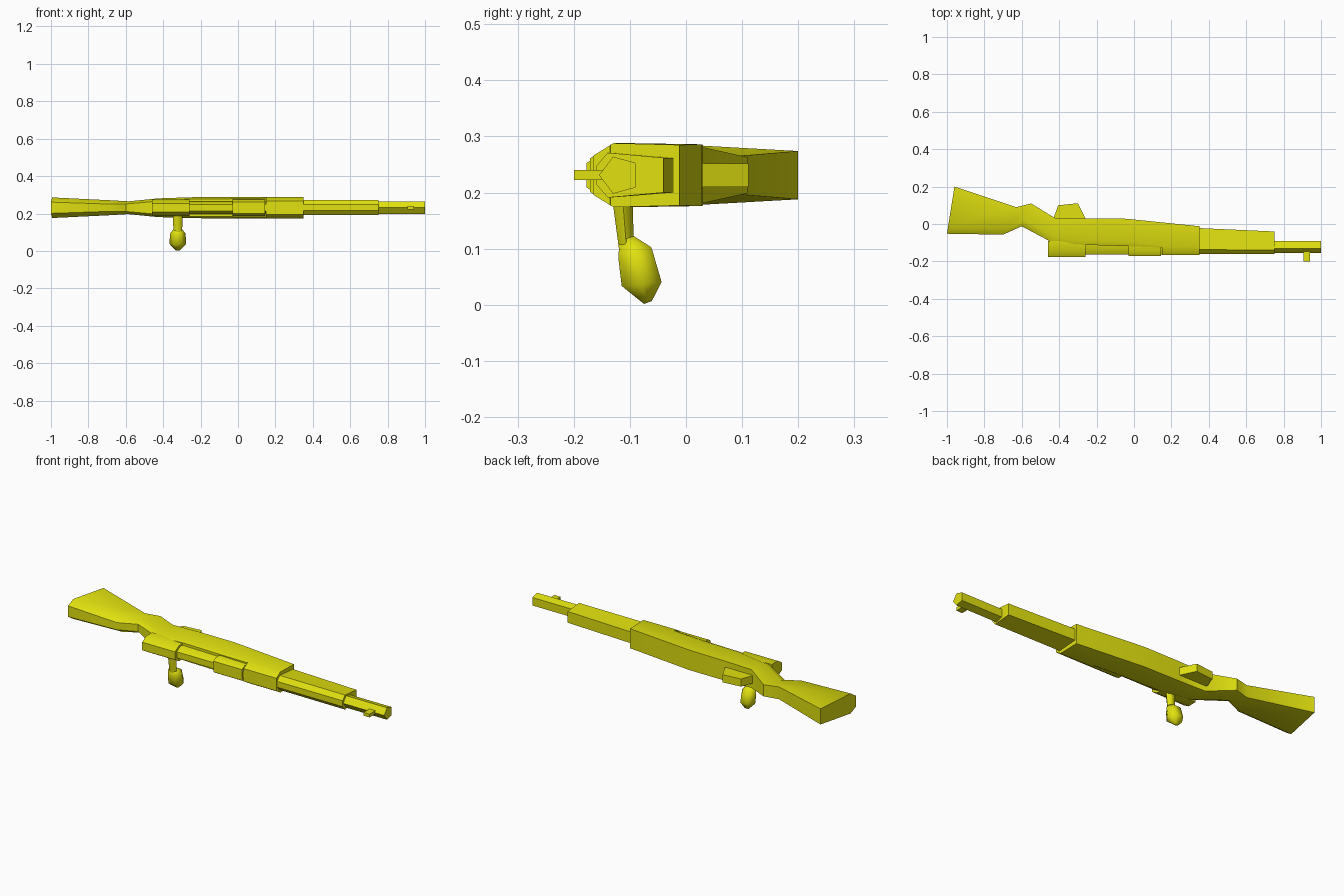
import bpy, bmesh, math
from mathutils import Vector

if "Cube" in bpy.data.objects:
    bpy.data.objects.remove(bpy.data.objects["Cube"])

ZC = 0.231  # height of the long axis (the model lies on its side)
mat = bpy.data.materials.new("yellow")
mat.diffuse_color = (0.75, 0.75, 0.005, 1)
mat.use_nodes = True
mat.node_tree.nodes["Principled BSDF"].inputs["Base Color"].default_value = mat.diffuse_color


def loft(name, rings, angle=40):
    """Skin a list of equal-length point rings and cap both ends."""
    bm = bmesh.new()
    vs = [[bm.verts.new(p) for p in r] for r in rings]
    n = len(vs[0])
    for a, b in zip(vs, vs[1:]):
        for i in range(n):
            bm.faces.new((a[i], a[(i + 1) % n], b[(i + 1) % n], b[i]))
    bm.faces.new(vs[0])
    bm.faces.new(vs[-1])
    bmesh.ops.recalc_face_normals(bm, faces=bm.faces)
    me = bpy.data.meshes.new(name)
    bm.to_mesh(me)
    bm.free()
    ob = bpy.data.objects.new(name, me)
    bpy.context.collection.objects.link(ob)
    me.materials.append(mat)
    bpy.ops.object.select_all(action='DESELECT')
    ob.select_set(True)
    bpy.context.view_layer.objects.active = ob
    bpy.ops.object.shade_smooth_by_angle(angle=math.radians(angle))
    return ob


def hexa(top, bot, wt, wm, wb, f):
    """Symmetric six-point section: narrow top, shoulder at fraction f, bottom."""
    t, b = Vector(top), Vector(bot)
    half = [(t, wt), (t.lerp(b, f), wm), (b, wb)]
    pts = [(p.x, p.y, ZC + w) for p, w in half]
    return pts + [(p.x, p.y, ZC - w) for p, w in reversed(half)]


def tube(name, x0, x1, yt, yb0, yb1, wt, wm, wb, f):
    return loft(name, [hexa((x0, yt), (x0, yb0), wt, wm, wb, f),
                       hexa((x1, yt), (x1, yb1), wt, wm, wb, f)])


# Butt, wrist and main body of the stock
loft("stock", [
    hexa((-1, -.052), (-.96, .2), .03, .055, .043, .15),
    hexa((-.70, -.057), (-.63, .09), .02, .040, .034, .22),
    hexa((-.60, -.012), (-.55, .11), .02, .034, .032, .25),
    hexa((-.43, -.103), (-.42, .03), .035, .050, .05, .25),
    hexa((-.25, -.112), (-.25, .03), .048, .056, .054, .15),
    hexa((-.04, -.118), (-.04, .028), .048, .057, .055, .15),
    hexa((.35, -.135), (.35, -.012), .054, .057, .054, .05)])

# Upper handguard, forend and barrel
tube("rear_handguard", .15, .35, -.165, -.08, -.08, .035, .057, .055, .42)
tube("forend", .35, .75, -.16, -.022, -.04, .016, .040, .031, .17)
loft("barrel", [[(x, y, ZC + z) for y, z in
                 [(-.155, 0), (-.13, .033), (-.09, .022), (-.09, -.022), (-.13, -.033)]]
                for x in (.74, 1)])

# Receiver, bolt and action block
tube("receiver", -.46, -.26, -.177, -.09, -.09, .022, .043, .043, .4)
tube("bolt", -.27, .16, -.162, -.09, -.09, .017, .034, .034, .4)
tube("action_block", -.03, .145, -.171, -.1, -.1, .030, .043, .043, .3)


def prism(name, outline, half):
    return loft(name, [[(x, y, ZC + s * half) for x, y in outline] for s in (-1, 1)], 20)


# Front sight and trigger guard
prism("front_sight", [(.905, -.2), (.942, -.2), (.942, -.13), (.905, -.13)], .009)
prism("trigger_guard", [(-.435, .02), (-.405, .1), (-.30, .111), (-.255, .02)], .021)


def round_ring(x, y, z, rx, ry, tilt=0.35):
    return [(x + rx * math.cos(a), y + ry * math.sin(a), z + tilt * ry * math.sin(a))
            for a in (math.tau * i / 6 for i in range(6))]


# Bolt handle: tapered stem and faceted knob
HX = -.322
loft("bolt_handle_stem", [round_ring(HX, -.115, .215, .027, .022),
                          round_ring(HX, -.106, .10, .023, .015)], 65)
loft("bolt_handle_knob", [round_ring(HX, -.106, .118, .022, .015),
                          round_ring(HX, -.091, .092, .042, .034),
                          round_ring(HX, -.079, .037, .044, .041, .1),
                          round_ring(HX, -.068, .004, .012, .008)], 65)
